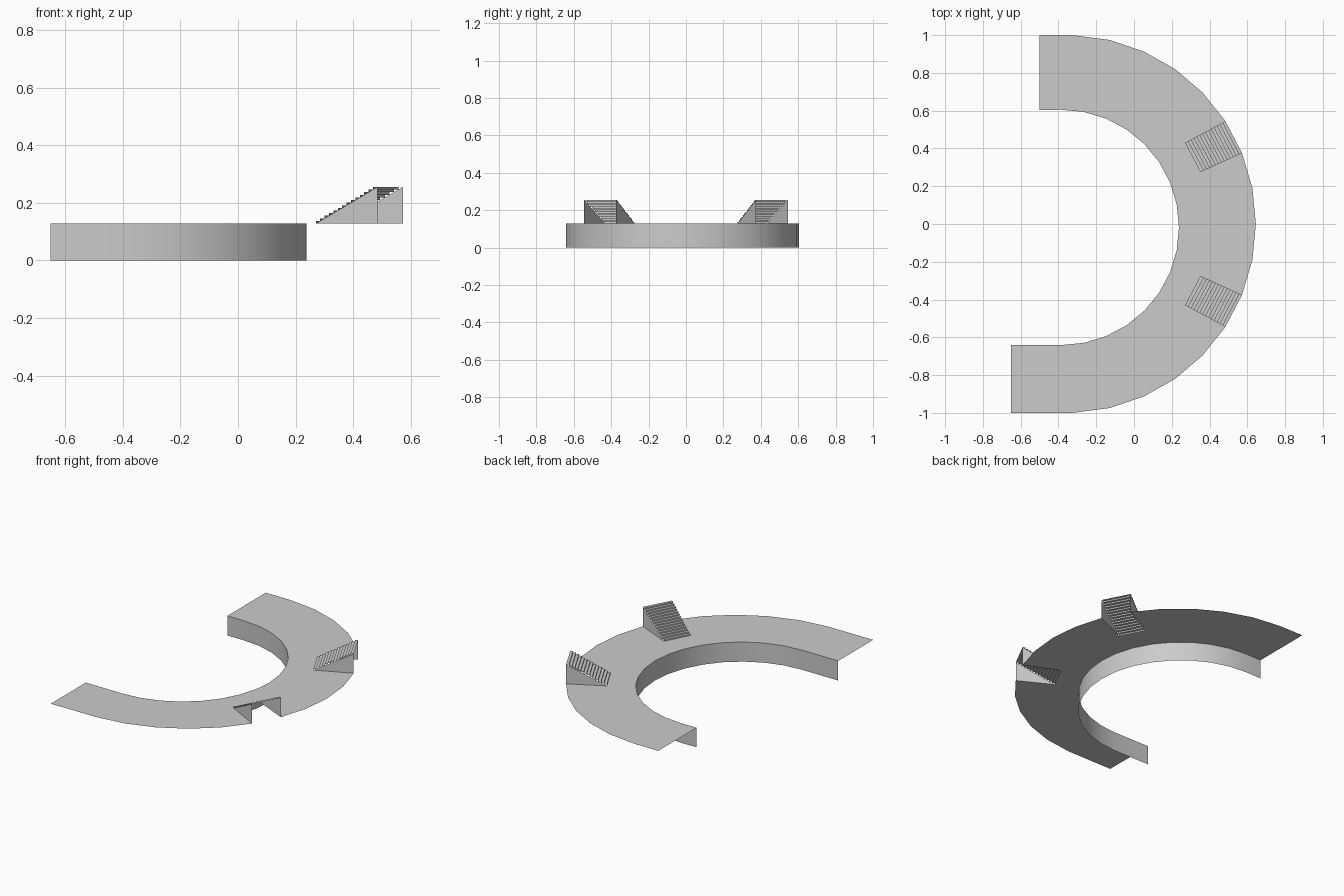
import bpy
import bmesh
from math import cos, sin, radians
from mathutils import Vector

cube = bpy.data.objects.get("Cube")
if cube:
    bpy.data.objects.remove(cube, do_unlink=True)

DECK, TOP, STEPS = 0.128, 0.255, 14

grey = bpy.data.materials.new("light_grey")
grey.use_nodes = True
grey.diffuse_color = (0.6, 0.6, 0.6, 1)
grey.node_tree.nodes["Principled BSDF"].inputs["Base Color"].default_value = (0.6, 0.6, 0.6, 1)


def make_object(name, bm):
    mesh = bpy.data.meshes.new(name)
    bm.to_mesh(mesh)
    bm.free()
    mesh.materials.append(grey)
    obj = bpy.data.objects.new(name, mesh)
    bpy.context.collection.objects.link(obj)
    return obj


def add_face(bm, points):
    return bm.faces.new([bm.verts.new(p) for p in points])


def arc(cx, cy, radius, step, count):
    angles = [radians(step * i) for i in range(-count, count + 1)]
    return [Vector((cx + radius * cos(a), cy + radius * sin(a))) for a in angles]


# Curved edges, each running from the front end to the back end
inner = [Vector((-0.65, -0.64))] + arc(-0.385, -0.018, 0.623, 11.25, 8) + [Vector((-0.5, 0.604))]
outer = [Vector((-0.65, -1))] + arc(-0.355, 0, 1, 11, 8) + [Vector((-0.5, 1))]

# Stair footprint on the back half: low side corners, then high side corners
low_a, low_b = Vector((0.352, 0.275)), Vector((0.27, 0.43))
high_a, high_b = outer[11], outer[12]


def mirrored(p, side):
    return Vector((p.x, p.y * side))


# Deck: flat sheet, open beneath both stairs
edge = []
for i, p in enumerate(outer):
    edge.append(p)
    if i == 6:
        edge += [mirrored(low_b, -1), mirrored(low_a, -1)]
    if i == 11:
        edge += [low_a, low_b]
bm = bmesh.new()
deck = add_face(bm, [(p.x, p.y, DECK) for p in edge + inner[::-1]])
bm.normal_update()
if deck.normal.z < 0:
    deck.normal_flip()
bmesh.ops.triangulate(bm, faces=[deck])
make_object("deck", bm)

# Wall hanging from the inner edge of the deck
bm = bmesh.new()
rows = [[bm.verts.new((p.x, p.y, z)) for p in inner] for z in (0, DECK)]
for i in range(len(inner) - 1):
    bm.faces.new((rows[0][i + 1], rows[0][i], rows[1][i], rows[1][i + 1]))
wall = make_object("inner_wall", bm)
bpy.context.view_layer.objects.active = wall
wall.select_set(True)
bpy.ops.object.shade_smooth_by_angle(angle=radians(30))


# Stairs: thin stepped surface with two triangular cheeks, open at the outer end
def make_stair(name, side):
    def at(edge_b, run, rise):
        low, high = (low_b, high_b) if edge_b else (low_a, high_a)
        p = mirrored(low.lerp(high, run), side)
        return (p.x, p.y, DECK + (TOP - DECK) * rise)

    bm = bmesh.new()
    for i in range(STEPS):
        r0, r1 = i / STEPS, (i + 1) / STEPS
        for start, end in (((r0, r0), (r0, r1)), ((r0, r1), (r1, r1))):
            add_face(bm, [at(0, *start), at(0, *end), at(1, *end), at(1, *start)])
    for b in (0, 1):
        cheek = [at(b, 0, 0), at(b, 1, 0), at(b, 1, 1)]
        add_face(bm, cheek[::-1] if b else cheek)
    if side > 0:
        bmesh.ops.reverse_faces(bm, faces=[f for f in bm.faces if len(f.verts) == 4])
        bmesh.ops.reverse_faces(bm, faces=[f for f in bm.faces if len(f.verts) == 4])
    else:
        bmesh.ops.reverse_faces(bm, faces=bm.faces[:])
    bmesh.ops.remove_doubles(bm, verts=bm.verts[:], dist=0.0001)
    make_object(name, bm)


make_stair("back_stair", 1)
make_stair("front_stair", -1)
